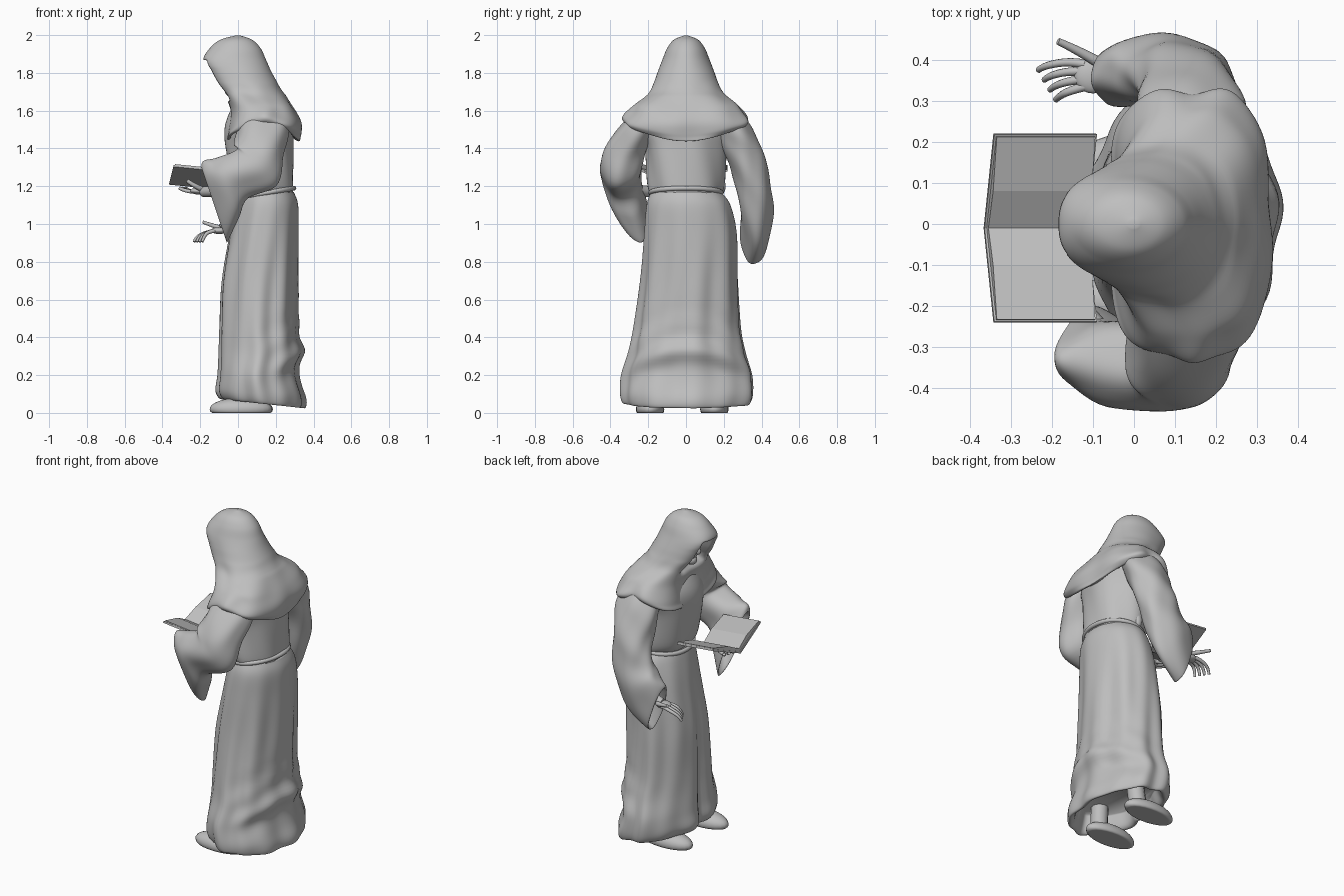
import bpy, bmesh, math
from math import sin, cos, pi, radians
from mathutils import Matrix, Vector

cube = bpy.data.objects.get("Cube")
if cube:
    bpy.data.objects.remove(cube, do_unlink=True)

stone = bpy.data.materials.new("stone_grey")
stone.use_nodes = True
grey = (0.52, 0.52, 0.52, 1)
stone.diffuse_color = grey
for node in stone.node_tree.nodes:
    if node.type == "BSDF_PRINCIPLED":
        node.inputs["Base Color"].default_value = grey


def finish(name, bm, smooth=True):
    bmesh.ops.recalc_face_normals(bm, faces=bm.faces)
    mesh = bpy.data.meshes.new(name)
    bm.to_mesh(mesh)
    bm.free()
    mesh.materials.append(stone)
    for poly in mesh.polygons:
        poly.use_smooth = smooth
    obj = bpy.data.objects.new(name, mesh)
    bpy.context.collection.objects.link(obj)
    return obj


def spline(rows, steps):
    """Smooth interpolation through rows of numbers."""
    last = len(rows) - 1
    for i in range(last):
        a, b, c, d = (rows[min(max(i + k, 0), last)] for k in (-1, 0, 1, 2))
        for s in range(steps):
            t = s / steps
            yield [q + t / 2 * (r - p + t * (2*p - 5*q + 4*r - w + t * (3*(q - r) + w - p)))
                   for p, q, r, w in zip(a, b, c, d)]
    yield rows[last]


def loft(name, rings, fold, shape=None, sides=64, steps=6):
    """Each ring: x, y, z, half width along y, half depth, tilt, sideways lean."""
    bm = bmesh.new()
    loops = []
    for x, y, z, wide, deep, tilt, lean in spline(rings, steps):
        axis = Vector((cos(radians(tilt)), lean, sin(radians(tilt))))
        loop = []
        for k in range(sides):
            a = 2 * pi * k / sides
            f = 1 + fold(a, z)
            p = Vector((x, y + wide * f * sin(a), z)) + axis * deep * f * cos(a)
            if shape:
                p = shape(p, a, z)
            loop.append(bm.verts.new(p))
        loops.append(loop)
    for lo, hi in zip(loops, loops[1:]):
        for k in range(sides):
            n = (k + 1) % sides
            bm.faces.new((lo[k], lo[n], hi[n], hi[k]))
    bm.faces.new(loops[0])
    bm.faces.new(loops[-1])
    return finish(name, bm)


def blob(name, centre, size, turn=0):
    """Ellipsoid, flattened where it meets the ground."""
    bm = bmesh.new()
    m = Matrix.Translation(centre) @ Matrix.Rotation(radians(turn), 4, "Z") @ Matrix.Diagonal((*size, 1))
    bmesh.ops.create_uvsphere(bm, u_segments=24, v_segments=16, radius=1, matrix=m)
    for v in bm.verts:
        v.co.z = max(v.co.z, 0)
    return finish(name, bm)


def tube(name, points, radius, taper=1.0, closed=False):
    curve = bpy.data.curves.new(name, "CURVE")
    curve.dimensions = "3D"
    curve.bevel_depth = radius
    curve.bevel_resolution = 3
    curve.use_fill_caps = True
    line = curve.splines.new("NURBS")
    line.points.add(len(points) - 1)
    for i, (pt, co) in enumerate(zip(line.points, points)):
        pt.co = (*co, 1)
        pt.radius = 1 + (taper - 1) * i / (len(points) - 1)
    line.order_u = 3
    line.use_endpoint_u = not closed
    line.use_cyclic_u = closed
    temp = bpy.data.objects.new(name + "_path", curve)
    bpy.context.collection.objects.link(temp)
    graph = bpy.context.evaluated_depsgraph_get()
    bm = bmesh.new()
    mesh = bpy.data.meshes.new_from_object(temp.evaluated_get(graph))
    bm.from_mesh(mesh)
    bpy.data.objects.remove(temp, do_unlink=True)
    bpy.data.meshes.remove(mesh)
    return finish(name, bm)


def level(rows):
    return [(*r, *([0] * (7 - len(r)))) for r in rows]


# Skirt: long folds fading to the waist, sagging creases low on the back
def skirt_fold(a, z):
    amount = 0.05 * max(0, min(1, (1.2 - z) / 0.5))
    drape = 0.035 * max(0, cos(a)) * max(0, 1 - abs(z - 0.32) / 0.3) * sin(z * 42 + 5 * sin(a) ** 2)
    front = -0.14 * math.exp(-((a - pi - 0.12) / 0.13) ** 2) * min(1, max(0, 1.1 - z))
    return drape + front + amount * (0.5 * sin(7 * a + 2 * z) + 0.4 * sin(11 * a - 3 * z + 1))


loft("skirt", level([
    (.13, .01, .16, .27, .17), (.13, .01, .07, .3, .19, -6), (.13, .01, .05, .33, .22, -6),
    (.12, .01, .1, .345, .235, -4), (.105, .01, .2, .34, .21), (.12, .01, .32, .305, .22),
    (.11, .01, .45, .28, .207), (.115, .018, .7, .258, .203), (.137, .022, .95, .245, .183),
    (.152, .012, 1.1, .222, .166), (.15, 0, 1.17, .185, .145)]), skirt_fold, sides=96)

# Torso, bloused over a rope belt
loft("torso", level([
    (.15, 0, 1.15, .18, .142), (.135, 0, 1.21, .2, .16), (.115, 0, 1.4, .215, .178),
    (.11, 0, 1.52, .24, .175), (.11, 0, 1.64, .17, .13)]),
    lambda a, z: 0.025 * sin(6 * a + 9 * z))
ring = [2 * pi * k / 24 for k in range(24)]
tube("rope_belt", [(.147 + .15 * cos(a), .188 * sin(a), 1.165 + .025 * cos(a)) for a in ring], .013, closed=True)
blob("belt_knot", (.13, .19, 1.2), (.025, .02, .04))


# Hood and shoulder cape in one piece, hollowed around the face
def hood_shape(p, a, z):
    p.z -= 0.09 * cos(a) ** 2 * max(0, min(1, (1.68 - z) / 0.12))
    side = max(0, min(1, (-cos(a) - 0.85) / 0.07))
    tall = max(0, min(1, (z - 1.66) / 0.05, (1.87 - z) / 0.03))
    p.x += 0.13 * side * tall
    return p


def hood_fold(a, z):
    cape = max(0, min(1, (1.76 - z) / 0.15))
    crease = 0.04 * max(0, cos(a)) * sin(60 * z + 4 * sin(a) ** 2)
    cheeks = 0.12 * max(0, -cos(a)) * sin(2 * a) ** 2 * max(0, min(1, (1.93 - z) / 0.1))
    return cheeks + cape * (crease - 0.045 * cos(4 * a) + 0.02 * sin(5 * a + 30 * z)
                            + 0.015 * sin(9 * a - 14 * z))


loft("hood_and_cape", level([
    (.13, 0, 1.56, .25, .16), (.14, 0, 1.53, .3, .185), (.14, 0, 1.535, .33, .2),
    (.145, 0, 1.57, .34, .195), (.14, 0, 1.63, .285, .18), (.085, 0, 1.69, .205, .16),
    (.043, 0, 1.75, .17, .165), (.01, 0, 1.81, .148, .165), (-.018, 0, 1.87, .125, .166),
    (-.015, 0, 1.93, .1, .135), (-.01, 0, 1.975, .065, .085), (0, 0, 1.998, .01, .012)]),
    hood_fold, hood_shape, sides=96, steps=8)

# Face under the hood
blob("head", (.0, 0, 1.775), (.075, .068, .1))
blob("nose", (-.082, 0, 1.77), (.018, .012, .024))
blob("brow", (-.07, 0, 1.805), (.018, .042, .012))
blob("chin", (-.04, 0, 1.705), (.03, .03, .03))


# Wide hanging sleeves with a turned-in lining
def sleeve_fold(a, z):
    return 0.035 * sin(3 * a + 26 * z) + 0.025 * sin(5 * a - 17 * z)


loft("left_sleeve", level([
    (.13, -.2, 1.6, .08, .11), (.13, -.26, 1.5, .105, .135), (.11, -.325, 1.39, .11, .135, -15),
    (.095, -.345, 1.3, .11, .14, -43), (-.03, -.34, 1.245, .105, .135, -53),
    (-.08, -.325, 1.18, .098, .175, -60, .08), (-.12, -.29, 1.11, .08, .21, -70, .18),
    (-.117, -.288, 1.11, .065, .195, -70, .18), (-.03, -.335, 1.2, .06, .1, -58, .03)]), sleeve_fold)
loft("right_sleeve", level([
    (.14, .2, 1.6, .08, .11), (.14, .26, 1.48, .105, .13), (.13, .33, 1.31, .1, .12, -5),
    (.1, .365, 1.15, .09, .125, -25), (.035, .375, 1.03, .085, .15, -50),
    (-.05, .36, .935, .07, .15, -70), (-.047, .36, .935, .055, .135, -70),
    (.03, .375, 1.03, .045, .09, -50)]), sleeve_fold)

# Right hand, lowered and open
tube("right_forearm", [(.05, .375, 1.04), (-.03, .37, 1.0), (-.09, .365, .975)], .032, .8)
blob("right_palm", (-.1, .36, .965), (.045, .042, .018))
for i in range(4):
    y, reach = .325 + .024 * i, .19 + .014 * i
    tube(f"right_finger_{i + 1}", [
        (-.12, .335 + .018 * i, .965), (-.155, y, .96),
        (-reach + .01, y - .012, .935), (-reach, y - .022, .905)], .0115, .65)
tube("right_thumb", [(-.08, .39, .975), (-.13, .42, .99), (-.185, .445, 1.01)], .014, .6)

# Left hand, carrying the book from below
tube("left_forearm", [(0, -.34, 1.2), (-.1, -.27, 1.17), (-.18, -.14, 1.17)], .036, .8)
blob("left_palm", (-.2, -.1, 1.175), (.055, .05, .02), 40)
for i in range(4):
    y = -.12 + .03 * i
    tube(f"left_finger_{i + 1}", [
        (-.21, y, 1.175), (-.26, y + .02, 1.165), (-.31 + .012 * i, y + .05, 1.19)], .0125, .7)
tube("left_thumb", [(-.18, -.14, 1.18), (-.23, -.17, 1.2), (-.27, -.17, 1.23)], .015, .7)


# Open book: a shallow V section, extruded and slanted
def book_part(name, half, near, far):
    section = half + [(-y, z) for y, z in reversed(half) if y > 0]
    bm = bmesh.new()
    ends = []
    for x in (near, far):
        ends.append([bm.verts.new((x + .25 * (z - 1.2), y - .01, z - .1 * (x + .23))) for y, z in section])
    a, b = ends
    bm.faces.new(a)
    bm.faces.new(b)
    for k in range(len(a)):
        n = (k + 1) % len(a)
        bm.faces.new((a[k], a[n], b[n], b[k]))
    finish(name, bm, smooth=False)


book_part("book_cover", [(0, 1.195), (.23, 1.29), (.228, 1.3), (0, 1.205)], -.365, -.115)
book_part("book_pages", [(0, 1.2), (.224, 1.294), (.222, 1.304), (.09, 1.268), (0, 1.222)], -.36, -.12)

# Shoes
for side, y, x in (("left", -.19, .015), ("right", .15, .02)):
    blob(side + "_shoe", (x, y, .02), (.165, .075, .06))
    tube(side + "_ankle", [(x + .08, y, .05), (x + .09, y * .9, .2)], .05)
